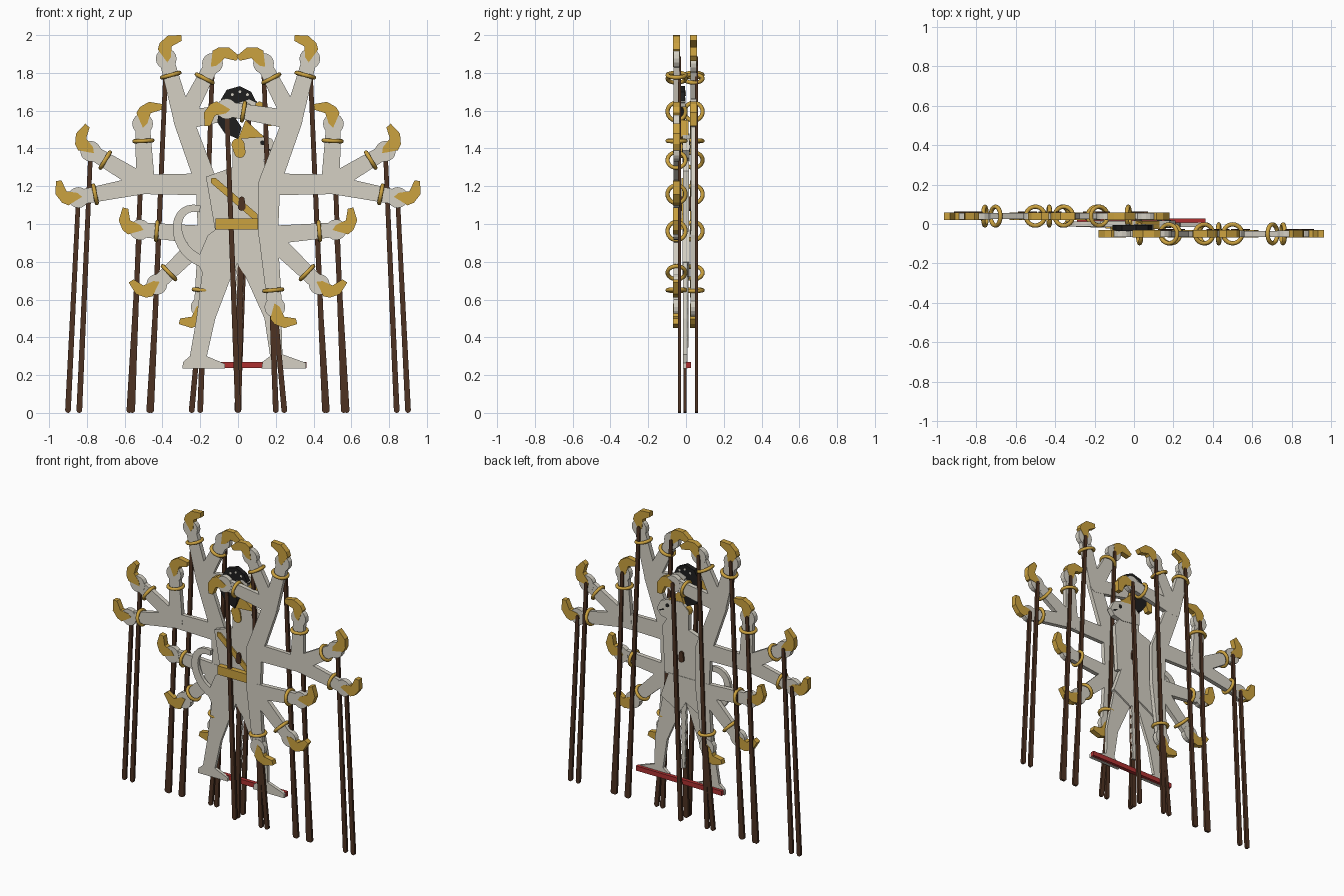
import bpy, bmesh, math
from mathutils import Vector
from mathutils.geometry import interpolate_bezier

cube = bpy.data.objects.get("Cube")
if cube:
    bpy.data.objects.remove(cube, do_unlink=True)


def material(name, rgb):
    mat = bpy.data.materials.new(name)
    mat.use_nodes = True
    mat.diffuse_color = (*rgb, 1)
    mat.node_tree.nodes["Principled BSDF"].inputs["Base Color"].default_value = (*rgb, 1)
    return mat


cream = material("cream", (0.66, 0.63, 0.55))
gold = material("gold", (0.6, 0.36, 0.05))
brown = material("rod brown", (0.075, 0.032, 0.016))
black = material("hair black", (0.013, 0.013, 0.013))
red = material("base red", (0.42, 0.03, 0.03))


def plate(name, points, y, thick, mat):
    """Flat cut-out in the xz plane, centred on y."""
    bm = bmesh.new()
    face = bm.faces.new([bm.verts.new((p[0], y - thick / 2, p[1])) for p in points])
    grown = bmesh.ops.extrude_face_region(bm, geom=[face])["geom"]
    moved = [v for v in grown if isinstance(v, bmesh.types.BMVert)]
    bmesh.ops.translate(bm, verts=moved, vec=(0, thick, 0))
    bmesh.ops.recalc_face_normals(bm, faces=bm.faces)
    mesh = bpy.data.meshes.new(name)
    bm.to_mesh(mesh)
    bm.free()
    mesh.materials.append(mat)
    obj = bpy.data.objects.new(name, mesh)
    bpy.context.collection.objects.link(obj)
    return obj


def capsule(a, b, ra, rb, steps=8):
    """Outline of a limb with a round end at each joint."""
    a, b = Vector(a), Vector(b)
    heading = math.atan2(b.y - a.y, b.x - a.x)
    outline = []
    for centre, radius, start in ((a, ra, heading + math.pi / 2), (b, rb, heading - math.pi / 2)):
        for i in range(steps + 1):
            t = start + math.pi * i / steps
            outline.append((centre.x + radius * math.cos(t), centre.y + radius * math.sin(t)))
    return outline


def disc(c, r, sides=16):
    return [(c[0] + r * math.cos(math.tau * i / sides), c[1] + r * math.sin(math.tau * i / sides))
            for i in range(sides)]


def ribbon(path, width):
    """Outline around a path; width(i) is the half width at point i."""
    left, right = [], []
    last = len(path) - 1
    for i, p in enumerate(path):
        d = (path[min(i + 1, last)] - path[max(i - 1, 0)]).normalized()
        side = Vector((-d.y, d.x)) * width(i)
        left.append(p + side)
        right.append(p - side)
    return left + right[::-1]


# Arm tree: elbow, then each hand with the x of its rod foot
SHOULDER = Vector((0.165, 1.21))
ARMS = {
    "upper": ((0.29, 1.55), [((0.38, 1.875), 0.46), ((0.135, 1.85), 0.2), ((-0.06, 1.61), 0)]),
    "middle": ((0.49, 1.21), [((0.505, 1.53), 0.56), ((0.78, 1.385), 0.84), ((0.845, 1.14), 0.9)]),
    "lower": ((0.16, 0.94), [((0.52, 0.97), 0.575), ((0.43, 0.68), 0.47), ((0.195, 0.56), 0.245)]),
}
CLAW = [(-0.02, 0), (0.06, -0.03), (0.09, -0.01), (0.115, 0.04),
        (0.1, 0.11), (0.07, 0.105), (0.055, 0.045), (0, 0.025)]


def bracelet(name, centre, direction, y):
    axis = Vector((direction.x, 0, direction.y))
    bpy.ops.mesh.primitive_torus_add(
        major_segments=24, minor_segments=8, major_radius=0.048, minor_radius=0.011,
        location=(centre.x, y, centre.y),
        rotation=axis.to_track_quat("Z", "Y").to_euler())
    ring = bpy.context.object
    ring.name = name
    ring.data.materials.append(gold)
    bpy.ops.object.shade_smooth()


def arm_group(label, sign, y):
    def flip(points):
        return [(sign * p[0], p[1]) for p in points]

    for part, (elbow, hands) in ARMS.items():
        elbow = Vector(elbow)
        plate(f"{label}_{part}_arm", flip(capsule(SHOULDER, elbow, 0.058, 0.052)), y, 0.028, cream)
        for n, (hand, foot) in enumerate(hands, 1):
            tag = f"{label}_{part}"
            hand = Vector(hand)
            d = (hand - elbow).normalized()
            side = Vector((-d.y, d.x))
            plate(f"{tag}_forearm_{n}", flip(capsule(elbow, hand, 0.05, 0.038)), y, 0.03, cream)
            plate(f"{tag}_hand_{n}", flip(disc(hand, 0.055)), y, 0.033, cream)
            claw = [hand + d * u + side * v for u, v in CLAW]
            plate(f"{tag}_fingers_{n}", flip(claw), y, 0.037, gold)
            wrist = hand - d * 0.09
            bracelet(f"{tag}_bracelet_{n}", Vector((sign * wrist.x, wrist.y)),
                     Vector((sign * d.x, d.y)), y)
            plate(f"{tag}_rod_{n}", flip(capsule(hand, (foot, 0.015), 0.012, 0.015)),
                  y + 0.016, 0.016, brown)


arm_group("left", 1, -0.05)
arm_group("right", -1, 0.04)

# Body
plate("torso", [(-0.17, 1.25), (-0.03, 1.3), (-0.03, 1.4), (0.12, 1.36), (0.17, 1.28),
                (0.15, 0.96), (-0.12, 0.96)], 0, 0.03, cream)
plate("shorts", [(-0.12, 0.97), (0.12, 0.97), (0.18, 0.8), (0.04, 0.72), (-0.01, 0.8),
                 (-0.17, 0.71), (-0.22, 0.8), (-0.16, 0.94)], 0, 0.036, cream)
plate("right_leg", [(-0.18, 0.82), (0, 0.8), (-0.04, 0.71), (-0.12, 0.5), (-0.165, 0.3),
                    (-0.07, 0.26), (-0.07, 0.236), (-0.295, 0.236), (-0.29, 0.27),
                    (-0.255, 0.3), (-0.22, 0.5)], -0.004, 0.022, cream)
plate("left_leg", [(0, 0.8), (0.17, 0.8), (0.23, 0.5), (0.235, 0.31), (0.36, 0.265),
                   (0.36, 0.236), (0.125, 0.236), (0.13, 0.27), (0.17, 0.3), (0.14, 0.5),
                   (0.05, 0.7)], -0.004, 0.022, cream)
tail = interpolate_bezier(Vector((-0.2, 1.08)), Vector((-0.37, 1.12)),
                          Vector((-0.36, 0.85)), Vector((-0.18, 0.8)), 14)
plate("tail", ribbon([p.xy for p in tail], lambda i: 0.018 + i * 0.001), 0, 0.024, cream)

# Scalloped hanging sash end between the legs
hanging = [Vector((0.01, 0.8 - i * 0.035)) for i in range(14)]
plate("hanging_cloth", ribbon(hanging, lambda i: (0.026 if i % 2 else 0.017) * (1 - i / 25)),
      0.004, 0.02, cream)

# Head
plate("head", [(-0.03, 1.35), (-0.03, 1.43), (0.02, 1.48), (0.13, 1.47), (0.18, 1.45),
               (0.21, 1.39), (0.18, 1.35), (0.11, 1.33)], 0, 0.036, cream)
plate("hair", [(0.1, 1.64), (0.07, 1.7), (0.01, 1.73), (-0.06, 1.71), (-0.09, 1.66),
               (-0.11, 1.54), (-0.07, 1.48), (0, 1.45), (0.02, 1.51), (-0.02, 1.57),
               (0, 1.64), (0.06, 1.66)], -0.02, 0.032, black)
plate("hair_band", [(0, 1.65), (0.05, 1.67), (0.1, 1.65), (0.09, 1.62), (0.05, 1.64),
                    (0.02, 1.62)], -0.018, 0.03, cream)
for x, z in ((-0.03, 1.685), (0.01, 1.7), (0.05, 1.685)):
    plate("hair_bead", disc((x, z), 0.008, 8), -0.02, 0.038, cream)
plate("crown", [(0, 1.45), (0.04, 1.55), (0.14, 1.46)], -0.006, 0.04, gold)
plate("ear_ornament", capsule((0, 1.42), (0.01, 1.38), 0.034, 0.03), -0.006, 0.04, gold)
plate("eye", disc((0.13, 1.43), 0.013, 10), 0, 0.042, black)
plate("mouth", capsule((0.16, 1.395), (0.185, 1.385), 0.004, 0.004), 0, 0.042, black)

# Ornaments, peg, body rod and base
plate("sash", capsule((-0.13, 1.23), (0.09, 1.04), 0.018, 0.018, 2), -0.012, 0.024, gold)
plate("belt", [(-0.12, 0.97), (0.105, 0.97), (0.105, 1.03), (-0.12, 1.03)], -0.032, 0.036, gold)
plate("body_peg", capsule((0.02, 1.09), (0.02, 1.13), 0.02, 0.015), 0, 0.054, brown)
plate("body_rod", capsule((0.02, 1.1), (0, 0.018), 0.014, 0.018), -0.005, 0.016, brown)
plate("base_bar", [(-0.29, 0.238), (0.362, 0.238), (0.362, 0.27), (-0.29, 0.27)], 0.014, 0.026, red)
